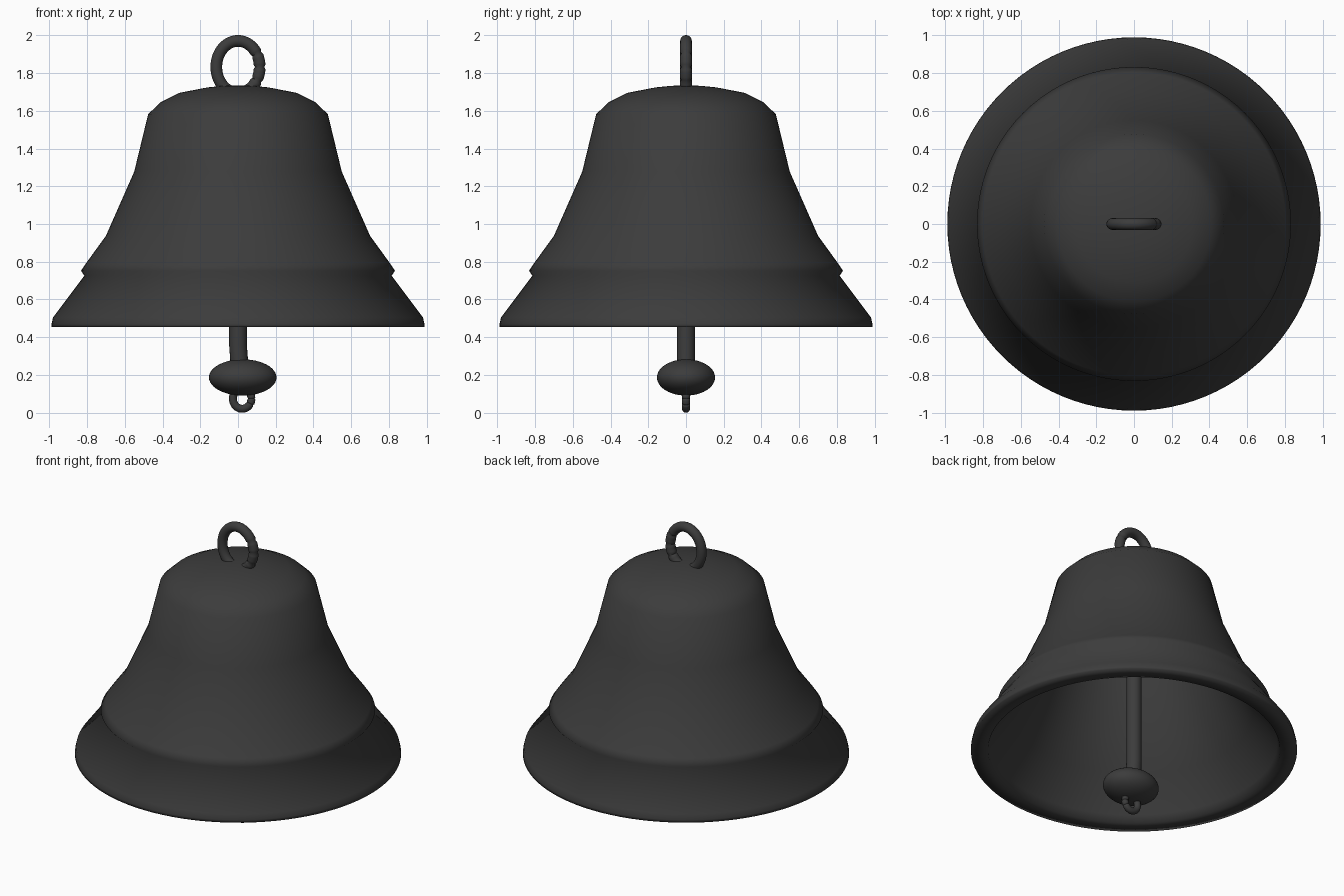
import bpy, bmesh, math
from mathutils import Vector

if "Cube" in bpy.data.objects:
    bpy.data.objects.remove(bpy.data.objects["Cube"])

mat = bpy.data.materials.new("dark_iron")
mat.diffuse_color = (0.045, 0.045, 0.045, 1)
mat.use_nodes = True
mat.node_tree.nodes["Principled BSDF"].inputs["Base Color"].default_value = mat.diffuse_color


def finish(name, bm, angle=180):
    bmesh.ops.remove_doubles(bm, verts=bm.verts, dist=1e-5)
    bmesh.ops.recalc_face_normals(bm, faces=bm.faces)
    me = bpy.data.meshes.new(name)
    bm.to_mesh(me)
    bm.free()
    me.materials.append(mat)
    ob = bpy.data.objects.new(name, me)
    bpy.context.collection.objects.link(ob)
    bpy.ops.object.select_all(action='DESELECT')
    ob.select_set(True)
    bpy.context.view_layer.objects.active = ob
    bpy.ops.object.shade_smooth_by_angle(angle=math.radians(angle))
    return ob


def lathe(name, profile, steps=96):
    bm = bmesh.new()
    vs = [bm.verts.new((r, 0, z)) for r, z in profile]
    es = [bm.edges.new(p) for p in zip(vs, vs[1:])]
    bmesh.ops.spin(bm, geom=vs + es, axis=(0, 0, 1), cent=(0, 0, 0),
                   steps=steps, angle=math.tau)
    return finish(name, bm)


def tube(name, path, radii, closed, sides=20):
    # sweep a circle along a path lying in the xz plane
    bm = bmesh.new()
    n = len(path)
    rings = []
    for i, (x, z) in enumerate(path):
        a = path[(i - 1) % n] if closed else path[max(i - 1, 0)]
        b = path[(i + 1) % n] if closed else path[min(i + 1, n - 1)]
        t = Vector((b[0] - a[0], 0, b[1] - a[1])).normalized()
        side = t.cross(Vector((0, 1, 0)))
        rings.append([bm.verts.new(Vector((x, 0, z)) + radii[i] * (
            side * math.cos(k * math.tau / sides)
            + Vector((0, math.sin(k * math.tau / sides), 0)))) for k in range(sides)])
    for i in range(n if closed else n - 1):
        p, q = rings[i], rings[(i + 1) % n]
        for k in range(sides):
            j = (k + 1) % sides
            bm.faces.new((p[k], p[j], q[j], q[k]))
    if not closed:
        bm.faces.new(rings[0])
        bm.faces.new(rings[-1])
    return finish(name, bm, 60)


def loop(name, cx, cz, rx, rz, thick, nicks, n=72):
    # oval ring with small worn nicks at the given angles
    path, radii = [], []
    for i in range(n):
        deg = i * 360 / n
        a = math.radians(deg)
        path.append((cx + rx * math.cos(a), cz + rz * math.sin(a)))
        radii.append(thick * (0.8 if deg in nicks else 1))
    return tube(name, path, radii, True)


# bell shell: outer wall, bead, rounded lip, then thick hollow inside
lathe("bell_shell", [
    (0, 1.735), (0.08, 1.732), (0.16, 1.724), (0.31, 1.695), (0.41, 1.645),
    (0.476, 1.582), (0.55, 1.277), (0.70, 0.937), (0.803, 0.795), (0.832, 0.752),
    (0.814, 0.726), (0.98, 0.505), (0.988, 0.47), (0.989, 0.453),
    (0.885, 0.453), (0.868, 0.50), (0.72, 0.70), (0.61, 0.90), (0.463, 1.25),
    (0.40, 1.53), (0.36, 1.58), (0.28, 1.615), (0.15, 1.645), (0, 1.655)])

# hanging ring on top
loop("hanging_ring", 0, 1.832, 0.115, 0.138, 0.031, (0, 30, 330))

# clapper rod, slightly bent at the bottom
tube("clapper_rod", [(0, 1.69), (0, 0.9), (0, 0.5), (0, 0.36), (0.008, 0.25)],
     [0.047] * 5, False)

# clapper weight
bm = bmesh.new()
bmesh.ops.create_uvsphere(bm, u_segments=48, v_segments=24, radius=1)
for v in bm.verts:
    v.co = Vector((v.co.x * 0.179 + 0.025, v.co.y * 0.154, v.co.z * 0.096 + 0.187))
finish("clapper_weight", bm)

# small loop under the weight
loop("clapper_loop", 0.022, 0.075, 0.049, 0.054, 0.021, (0, 30, 330))
